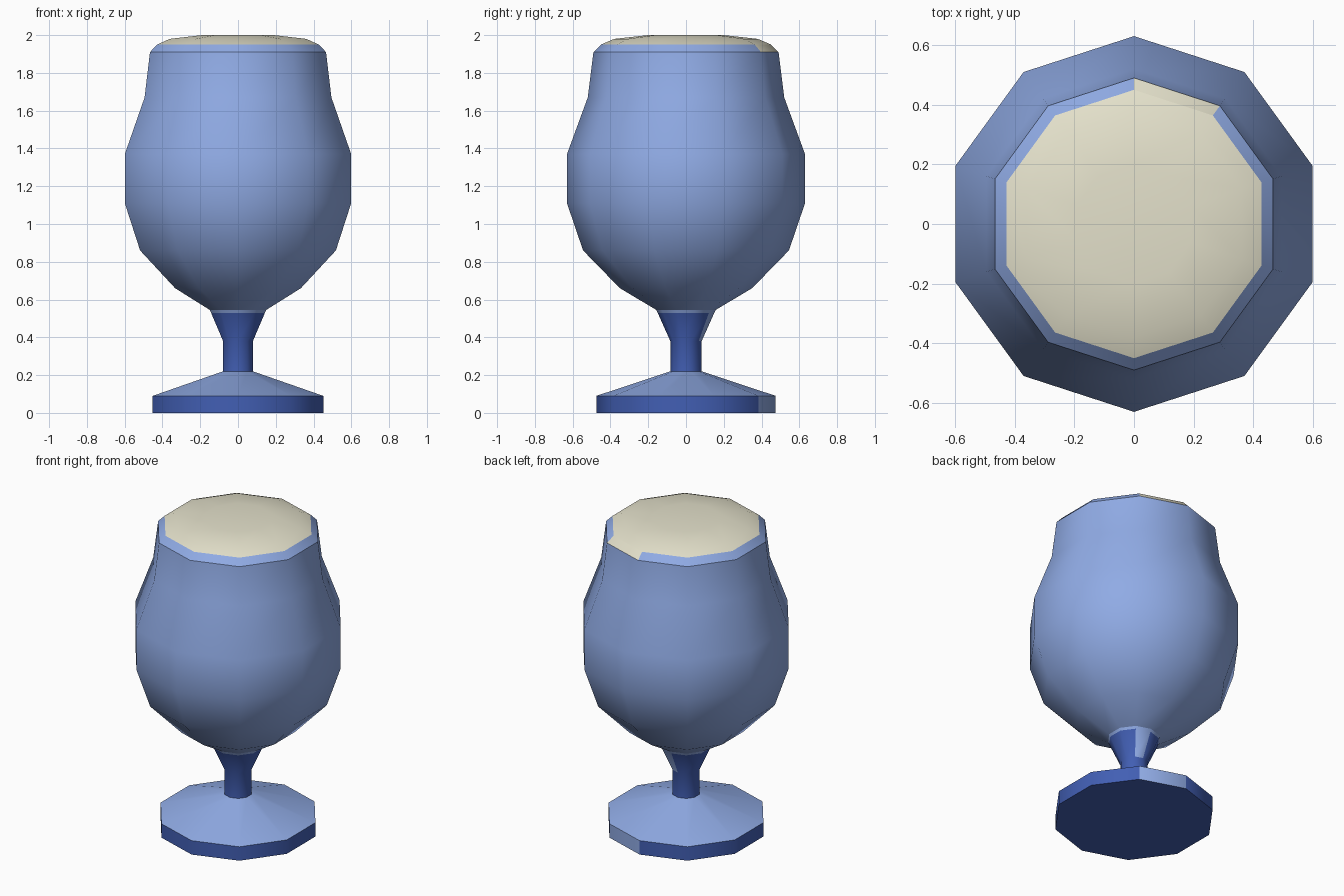
import bpy, bmesh, math

if "Cube" in bpy.data.objects:
    bpy.data.objects.remove(bpy.data.objects["Cube"])

SIDES = 10


def srgb(r, g, b):
    return [((c / 255 + 0.055) / 1.055) ** 2.4 for c in (r, g, b)] + [1.0]


def material(name, rgb):
    m = bpy.data.materials.new(name)
    m.diffuse_color = srgb(*rgb)
    m.use_nodes = True
    m.node_tree.nodes["Principled BSDF"].inputs["Base Color"].default_value = m.diffuse_color
    return m


pale = material("pale blue glass", (144, 171, 229))
deep = material("deep blue glass", (66, 95, 180))
cream = material("cream foam", (228, 225, 203))


def lathe(name, profile, mats, rule=None, bottom=False, top=False, angle=40):
    """Ten-sided turned part; rule(segment, facet) gives the material index.
    Facet 0 lies between the back (+y) and the right (+x)."""
    bm = bmesh.new()
    rings = []
    for r, z in profile:
        ring = []
        for i in range(SIDES):
            a = math.pi / 2 - i * math.tau / SIDES
            ring.append(bm.verts.new((r * math.cos(a), r * math.sin(a), z)))
        rings.append(ring)
    for s in range(len(rings) - 1):
        for i in range(SIDES):
            j = (i + 1) % SIDES
            f = bm.faces.new((rings[s][j], rings[s][i], rings[s + 1][i], rings[s + 1][j]))
            f.material_index = rule(s, i) if rule else 0
    if bottom:
        bm.faces.new(rings[0])
    if top:
        bm.faces.new(rings[-1][::-1])
    me = bpy.data.meshes.new(name)
    bm.to_mesh(me)
    bm.free()
    for m in mats:
        me.materials.append(m)
    ob = bpy.data.objects.new(name, me)
    bpy.context.collection.objects.link(ob)
    bpy.ops.object.select_all(action='DESELECT')
    ob.select_set(True)
    bpy.context.view_layer.objects.active = ob
    bpy.ops.object.shade_smooth_by_angle(angle=math.radians(angle))
    return ob


# Foot: deep blue edge and underside, with one pale facet at the seam
lathe("foot_edge", [(0.475, 0), (0.475, 0.09)], [deep, pale],
      lambda s, i: int(i == 0), bottom=True)
lathe("foot_top", [(0.475, 0.09), (0.083, 0.22)], [pale])

# Stem: flares into the bowl, pale at the seam and at the very top
lathe("stem", [(0.083, 0.22), (0.083, 0.38), (0.15, 0.53), (0.157, 0.545)], [deep, pale],
      lambda s, i: int(s == 2 or (s == 1 and i == 0)))

# Bowl
lathe("bowl", [(0.157, 0.545), (0.35, 0.66), (0.545, 0.86), (0.63, 1.11),
               (0.63, 1.37), (0.52, 1.67), (0.49, 1.91)], [pale])

# Rim: bevelled ring, foam runs over it at the seam facet
lathe("rim", [(0.49, 1.91), (0.45, 1.95)], [pale, cream], lambda s, i: int(i == 0))

# Foam: low dome
lathe("foam", [(0.45, 1.95), (0.38, 1.98), (0.2, 2.0)], [cream], top=True)
